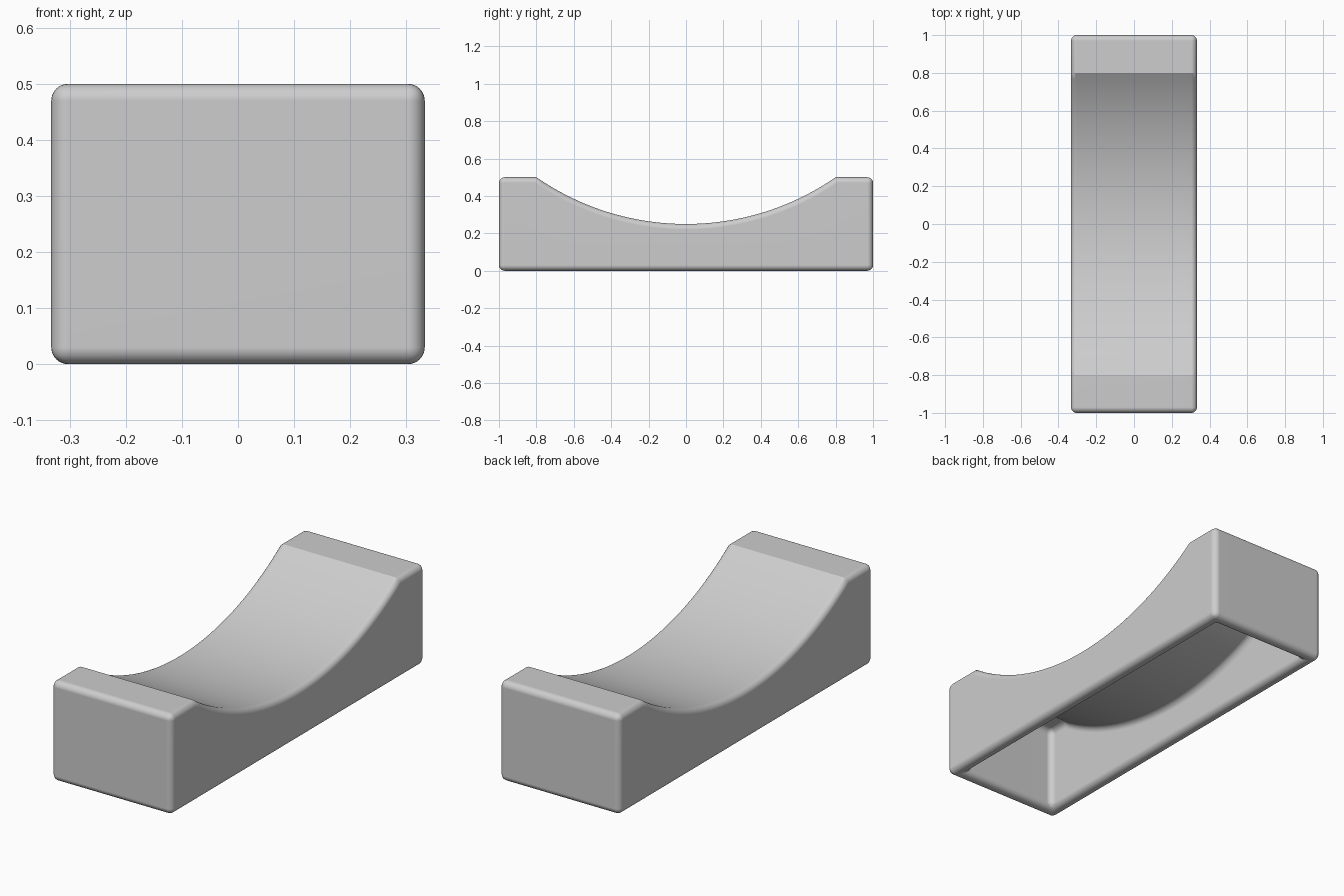
import bpy
import bmesh
import math

# Remove the default object
cube = bpy.data.objects.get("Cube")
if cube:
    bpy.data.objects.remove(cube, do_unlink=True)

HALF_WIDTH, HALF_LENGTH, HEIGHT = 0.333, 1.0, 0.5
SADDLE_HALF, SADDLE_LOW = 0.8, 0.25
WALL, FILLET = 0.067, 0.03
ARC_STEPS = 40

# Circle that cuts the saddle
drop = HEIGHT - SADDLE_LOW
RADIUS = (SADDLE_HALF ** 2 + drop ** 2) / (2 * drop)
CENTRE_Z = SADDLE_LOW + RADIUS

# Plain grey material
grey = bpy.data.materials.new("plain_grey")
grey.use_nodes = True
colour = (0.61, 0.61, 0.61, 1)
grey.diffuse_color = colour
grey.node_tree.nodes["Principled BSDF"].inputs["Base Color"].default_value = colour


def add_shell(bm, inset):
    """Saddle-topped block, shrunk by inset and open underneath; returns its rim."""
    length, width, top = HALF_LENGTH - inset, HALF_WIDTH - inset, HEIGHT - inset
    radius = RADIUS + inset
    sweep = math.acos((CENTRE_Z - top) / radius)
    outline = [(-length, 0), (length, 0), (length, top)]
    for i in range(ARC_STEPS + 1):
        a = sweep * (1 - 2 * i / ARC_STEPS)
        outline.append((radius * math.sin(a), CENTRE_Z - radius * math.cos(a)))
    outline.append((-length, top))

    # Two matching sides joined by strips, skipping the underside
    left, right = ([bm.verts.new((x, y, z)) for y, z in outline] for x in (width, -width))
    bm.faces.new(left)
    bm.faces.new(right)
    count = len(outline)
    for i in range(1, count):
        j = (i + 1) % count
        bm.faces.new((left[i], left[j], right[j], right[i]))
    corners = (left[0], left[1], right[1], right[0])
    return corners


# Outer block and inner cavity joined by a flat rim
bm = bmesh.new()
outer, inner = add_shell(bm, 0), add_shell(bm, WALL)
for i in range(4):
    j = (i + 1) % 4
    bm.faces.new((outer[i], outer[j], inner[j], inner[i]))
bmesh.ops.recalc_face_normals(bm, faces=bm.faces)

# Round the square edges inside and out, leaving the saddle lines crisp
square = [e for e in bm.edges if e.calc_face_angle(0) > math.radians(50)]
bmesh.ops.bevel(bm, geom=square, offset=FILLET, offset_type='OFFSET', segments=6,
                profile=0.5, affect='EDGES', clamp_overlap=False)

mesh = bpy.data.meshes.new("saddle_block")
bm.to_mesh(mesh)
bm.free()
mesh.materials.append(grey)
block = bpy.data.objects.new("saddle_block", mesh)
bpy.context.collection.objects.link(block)

# Smooth fillets and saddle, flat large faces
bpy.ops.object.select_all(action='DESELECT')
block.select_set(True)
bpy.context.view_layer.objects.active = block
bpy.ops.object.shade_smooth_by_angle(angle=math.radians(30))
weighted = block.modifiers.new("even_shading", 'WEIGHTED_NORMAL')
weighted.keep_sharp = True
